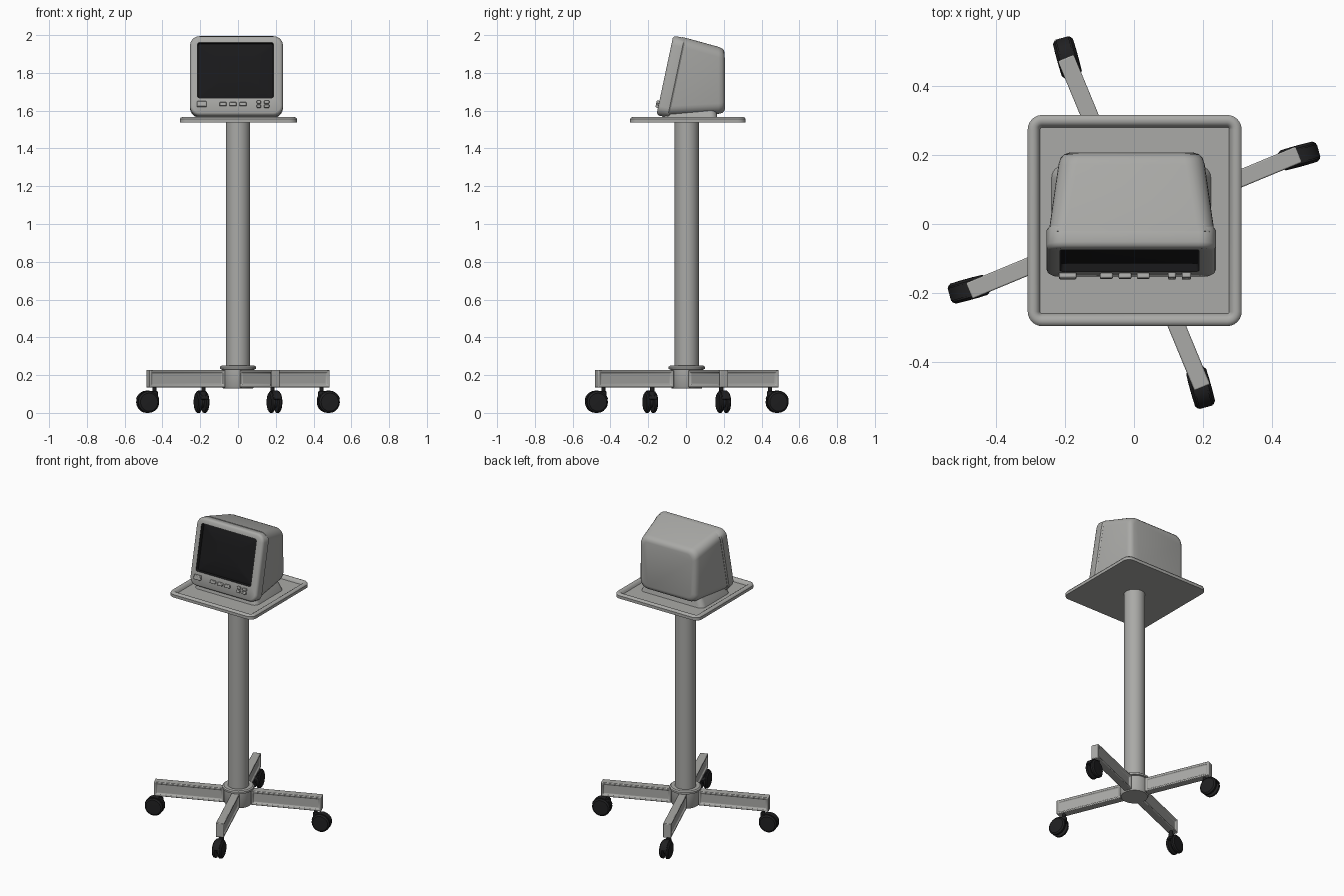
import bpy, bmesh, math
from mathutils import Matrix, Vector

if "Cube" in bpy.data.objects:
    bpy.data.objects.remove(bpy.data.objects["Cube"])


def material(name, rgb):
    m = bpy.data.materials.new(name)
    m.diffuse_color = (*rgb, 1)
    m.use_nodes = True
    m.node_tree.nodes["Principled BSDF"].inputs["Base Color"].default_value = m.diffuse_color
    return m


GREY = material("warm grey", (0.40, 0.40, 0.385))
BLACK = material("black plastic", (0.014, 0.014, 0.015))
SCREEN = material("screen black", (0.01, 0.01, 0.011))


def finish(bm, name, mats, matrix=None, bevel=0, angle=35):
    bmesh.ops.recalc_face_normals(bm, faces=bm.faces[:])
    me = bpy.data.meshes.new(name)
    bm.to_mesh(me)
    bm.free()
    ob = bpy.data.objects.new(name, me)
    bpy.context.collection.objects.link(ob)
    for m in mats:
        me.materials.append(m)
    if matrix is not None:
        me.transform(matrix)
    if bevel:
        b = ob.modifiers.new("bevel", 'BEVEL')
        b.width, b.segments, b.limit_method = bevel, 2, 'ANGLE'
    bpy.ops.object.select_all(action='DESELECT')
    ob.select_set(True)
    bpy.context.view_layer.objects.active = ob
    bpy.ops.object.shade_smooth_by_angle(angle=math.radians(angle))
    return ob


def rrect(cx, cy, hx, hy, r, n=6):
    """Rounded rectangle outline, counter-clockwise."""
    pts = []
    for k, (sx, sy) in enumerate(((1, 1), (-1, 1), (-1, -1), (1, -1))):
        for i in range(n + 1):
            a = math.pi / 2 * (k + i / n)
            pts.append((cx + sx * (hx - r) + r * math.cos(a),
                        cy + sy * (hy - r) + r * math.sin(a)))
    return pts


def loft(rings, dark_from=None):
    """Bridge matching rings and cap both ends."""
    bm = bmesh.new()
    vs = [[bm.verts.new(p) for p in ring] for ring in rings]
    n = len(vs[0])
    for j in range(len(vs) - 1):
        for i in range(n):
            k = (i + 1) % n
            f = bm.faces.new((vs[j][i], vs[j][k], vs[j + 1][k], vs[j + 1][i]))
            f.material_index = int(dark_from is not None and j >= dark_from)
    bm.faces.new(vs[0])
    f = bm.faces.new(vs[-1])
    f.material_index = int(dark_from is not None)
    return bm


def box(name, size, pos, mat, matrix=None, bevel=0):
    bm = bmesh.new()
    bmesh.ops.create_cube(bm, size=1, matrix=Matrix.Translation(pos) @ Matrix.Diagonal((*size, 1)))
    return finish(bm, name, [mat], matrix, bevel)


def lathe(name, profile, mat, matrix=None, n=40):
    """Turned part from (radius, height) points, round the z axis."""
    rings = [[(r * math.cos(2 * math.pi * i / n), r * math.sin(2 * math.pi * i / n), z)
              for i in range(n)] for r, z in profile]
    return finish(loft(rings), name, [mat], matrix)


CENTRE = Matrix.Translation((0, 0.004, 0))

# Pole and hub
lathe("pole", [(0.064, 0.135), (0.064, 1.545)], GREY, CENTRE)
lathe("hub", [(0.08, 0.13), (0.086, 0.14), (0.086, 0.23), (0.096, 0.232),
              (0.096, 0.244), (0.088, 0.25)], GREY, CENTRE)

# Tray with raised rim
tray = [(0, 1.537), (0, 1.556), (0.005, 1.563), (0.013, 1.566), (0.022, 1.565),
        (0.03, 1.56), (0.036, 1.546)]
tray_rings = [[(x, y, z) for x, y in rrect(0.002, 0.01, 0.31 - d, 0.306 - d, 0.042 - d)]
              for d, z in tray]
finish(loft(tray_rings), "tray", [GREY])

# Four legs with recessed sides, each with a twin-wheel caster
for q in range(4):
    turn = CENTRE @ Matrix.Rotation(math.radians(22.5 + 90 * q), 4, 'Z')
    bm = bmesh.new()
    bmesh.ops.create_cube(bm, size=1, matrix=Matrix.Translation((0.3, 0, 0.181))
                          @ Matrix.Diagonal((0.434, 0.05, 0.094, 1)))
    sides = [f for f in bm.faces if abs(f.normal.y) > 0.9]
    bmesh.ops.inset_individual(bm, faces=sides, thickness=0.016)
    bmesh.ops.inset_individual(bm, faces=sides, thickness=0.008, depth=-0.01)
    finish(bm, f"leg_{q + 1}", [GREY], turn, bevel=0.004)

    stem = turn @ Matrix.Translation((0.478, 0, 0)) @ Matrix.Rotation(math.radians(-7), 4, 'Z')
    lathe(f"caster_stem_{q + 1}", [(0.017, 0.09), (0.017, 0.112), (0.011, 0.116), (0.011, 0.14)],
          BLACK, stem, 16)
    axle = stem @ Matrix.Translation((0.038, 0, 0.057)) @ Matrix.Rotation(math.pi / 2, 4, 'X')
    for s, side in ((1, "left"), (-1, "right")):
        lathe(f"caster_wheel_{side}_{q + 1}",
              [(0.04, s * 0.007), (0.057, s * 0.011), (0.057, s * 0.023),
               (0.048, s * 0.03), (0.018, s * 0.031)], BLACK, axle, 20)
    lathe(f"caster_axle_{q + 1}", [(0.03, -0.028), (0.03, 0.028)], BLACK, axle, 16)
    # hood: arc extruded across the wheels
    arc = [math.radians(15 + 150 * i / 10) for i in range(11)]
    outline = ([(0.061 * math.cos(a), 0.061 * math.sin(a)) for a in arc]
               + [(0.04 * math.cos(a), 0.04 * math.sin(a)) for a in reversed(arc)])
    finish(loft([[(x, y, w) for x, y in outline] for w in (-0.019, 0.019)]),
           f"caster_hood_{q + 1}", [BLACK], axle)

# Monitor rear shell: sheared, tapering rounded sections
# (half width, y bottom, y top, z bottom, z top, corner radius)
sections = [(0.240, -0.100, -0.020, 1.575, 1.990, 0.045),
            (0.238, -0.070, 0.000, 1.575, 1.985, 0.050),
            (0.212, 0.172, 0.172, 1.583, 1.938, 0.055),
            (0.206, 0.192, 0.190, 1.588, 1.930, 0.053),
            (0.196, 0.202, 0.201, 1.598, 1.919, 0.048),
            (0.180, 0.207, 0.205, 1.613, 1.903, 0.040)]
shell = []
for hw, yb, yt, zb, zt, r in sections:
    pts = rrect(-0.007, (zb + zt) / 2, hw, (zt - zb) / 2, r)
    shell.append([(x, yb + (yt - yb) * (z - zb) / (zt - zb), z) for x, z in pts])
finish(loft(shell), "monitor_shell", [GREY])

# Monitor foot
foot = [(0.232, 0.150, 1.542), (0.226, 0.146, 1.56), (0.205, 0.14, 1.60)]
finish(loft([[(x, y, z) for x, y in rrect(-0.008, 0.02, hx, hy, 0.035)] for hx, hy, z in foot]),
       "monitor_foot", [GREY])

# Tilted bezel with recessed, slightly domed screen
TILT = Matrix.Translation((-0.008, -0.112, 1.787)) @ Matrix.Rotation(math.radians(-12), 4, 'X')
bezel = [(0, 0, 0.240, 0.210, 0.045, 0.068), (0, 0, 0.246, 0.215, 0.05, 0.060),
         (0, 0, 0.246, 0.215, 0.05, 0.016), (0, 0, 0.242, 0.211, 0.047, 0.006),
         (0, 0, 0.233, 0.202, 0.04, 0.0),
         (-0.005, 0.028, 0.202, 0.150, 0.012, 0.0), (-0.005, 0.028, 0.198, 0.146, 0.010, 0.022),
         (-0.005, 0.028, 0.150, 0.105, 0.010, 0.014), (-0.005, 0.028, 0.080, 0.055, 0.010, 0.010)]
finish(loft([[(x, d, z) for x, z in rrect(cx, cz, hx, hz, r)]
             for cx, cz, hx, hz, r, d in bezel], dark_from=5),
       "bezel_and_screen", [GREY, SCREEN], TILT)

# Front buttons: (x, z, width, height) in bezel coordinates
buttons = [(-0.184, -0.157, 0.05, 0.03)]
buttons += [(x, -0.157, 0.037, 0.02) for x in (-0.072, -0.018, 0.035)]
buttons += [(x, z, w, 0.016) for x, w in ((0.118, 0.022), (0.160, 0.027)) for z in (-0.146, -0.168)]
for i, (x, z, w, h) in enumerate(buttons):
    box(f"button_{i + 1}", (w, 0.03, h), (x, 0.001, z), GREY, TILT, bevel=0.004)
